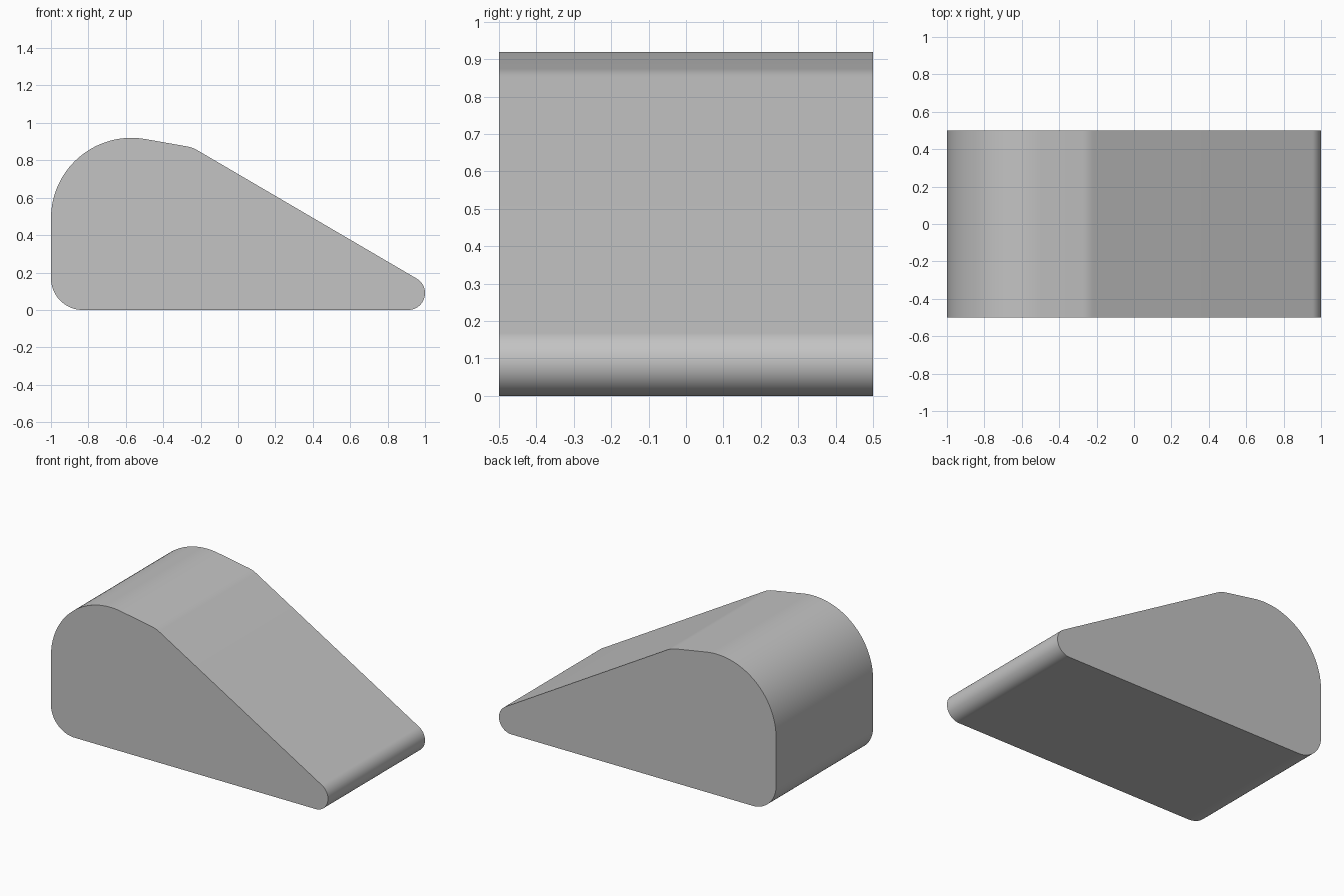
import bpy
import bmesh
from math import cos, sin, radians

# Remove the default cube
cube = bpy.data.objects.get("Cube")
if cube:
    bpy.data.objects.remove(cube, do_unlink=True)

DEPTH = 1.0

# Side outline as tangent arcs: centre x, centre z, radius, start and end angle
ARCS = [
    (-0.83, 0.17, 0.17, 180, 270),    # lower heel
    (0.91, 0.09, 0.09, -90, 59.5),    # toe
    (-0.303, 0.707, 0.17, 59.5, 80),  # bend above the slope
    (-0.57, 0.49, 0.43, 80, 180),     # round back
]


def arc_points(cx, cz, r, start, end):
    steps = max(6, round(abs(end - start) / 3))
    for i in range(steps + 1):
        a = radians(start + (end - start) * i / steps)
        yield cx + r * cos(a), cz + r * sin(a)


# Extrude the outline into a solid wedge
bm = bmesh.new()
outline = [bm.verts.new((x, -DEPTH / 2, z))
           for arc in ARCS for x, z in arc_points(*arc)]
cap = bm.faces.new(outline)
result = bmesh.ops.extrude_face_region(bm, geom=[cap], use_keep_orig=True)
moved = [g for g in result["geom"] if isinstance(g, bmesh.types.BMVert)]
bmesh.ops.translate(bm, verts=moved, vec=(0, DEPTH, 0))
bmesh.ops.recalc_face_normals(bm, faces=bm.faces[:])

mesh = bpy.data.meshes.new("wedge_body")
bm.to_mesh(mesh)
bm.free()
body = bpy.data.objects.new("wedge_body", mesh)
bpy.context.collection.objects.link(body)

# Plain grey surface
grey = bpy.data.materials.new("plain_grey")
grey.use_nodes = True
colour = (0.55, 0.55, 0.55, 1)
grey.diffuse_color = colour
grey.node_tree.nodes["Principled BSDF"].inputs["Base Color"].default_value = colour
mesh.materials.append(grey)

# Smooth rounded sides with crisp cap edges
bpy.ops.object.select_all(action="DESELECT")
body.select_set(True)
bpy.context.view_layer.objects.active = body
bpy.ops.object.shade_smooth_by_angle(angle=radians(30))
